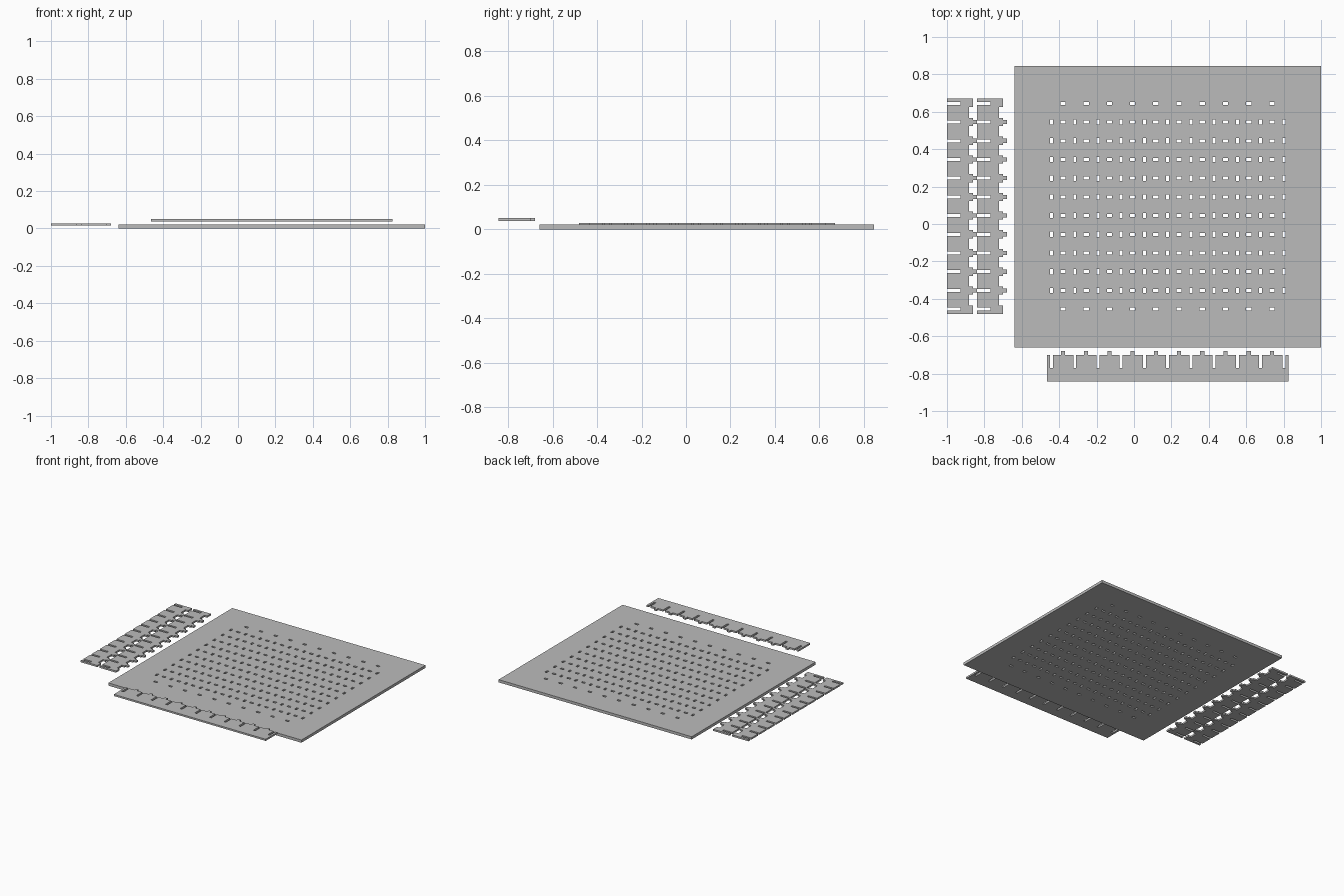
import bpy
import bmesh

old = bpy.data.objects.get("Cube")
if old:
    bpy.data.objects.remove(old, do_unlink=True)

grey = bpy.data.materials.new("plain grey")
grey.use_nodes = True
colour = (0.5, 0.5, 0.5, 1)
grey.diffuse_color = colour
grey.node_tree.nodes["Principled BSDF"].inputs["Base Color"].default_value = colour

# Shared layout of the slot pattern
SLOT = 0.016          # slot width
LONG = 0.028          # slot length
cross_x = [-0.38 + 0.1242 * i for i in range(10)]
upright_x = [-0.441 + 0.1242 * i for i in range(11)]
rows = [-0.455 + 0.1 * i for i in range(12)]


def rect(cx, cy, w, h):
    return [(cx - w / 2, cy - h / 2), (cx + w / 2, cy - h / 2),
            (cx + w / 2, cy + h / 2), (cx - w / 2, cy + h / 2)]


def sheet(name, loops, bottom, top):
    """Flat sheet cut from an outline and any hole loops."""
    curve = bpy.data.curves.new(name + "_outline", 'CURVE')
    curve.dimensions = '2D'
    curve.fill_mode = 'BOTH'
    curve.extrude = (top - bottom) / 2
    for loop in loops:
        spline = curve.splines.new('POLY')
        spline.points.add(len(loop) - 1)
        for point, (x, y) in zip(spline.points, loop):
            point.co = (x, y, 0, 1)
        spline.use_cyclic_u = True
    temp = bpy.data.objects.new(name + "_outline", curve)
    bpy.context.collection.objects.link(temp)
    graph = bpy.context.evaluated_depsgraph_get()
    mesh = bpy.data.meshes.new_from_object(temp.evaluated_get(graph))
    bpy.data.objects.remove(temp, do_unlink=True)
    bpy.data.curves.remove(curve)
    # Weld caps to walls
    bm = bmesh.new()
    bm.from_mesh(mesh)
    bmesh.ops.remove_doubles(bm, verts=bm.verts, dist=0.0001)
    bmesh.ops.recalc_face_normals(bm, faces=bm.faces)
    for face in bm.faces:
        face.smooth = False
        face.material_index = 0
    bm.to_mesh(mesh)
    bm.free()
    mesh.name = name
    mesh.materials.clear()
    mesh.materials.append(grey)
    obj = bpy.data.objects.new(name, mesh)
    obj.location.z = (top + bottom) / 2
    bpy.context.collection.objects.link(obj)
    return obj


def edge_steps(start, end, level, features):
    """Edge points (along, height) with rectangular steps at each feature."""
    points = [(start, level)]
    for centre, width, height in sorted(features):
        a, b = centre - width / 2, centre + width / 2
        points += [(a, level), (a, height), (b, height), (b, level)]
    return points + [(end, level)]


# Perforated base plate
holes = [rect(x, y, LONG, SLOT) for x in cross_x for y in rows]
holes += [rect(x, y, SLOT, LONG) for x in upright_x for y in rows[1:-1]]
sheet("base_plate", [rect(0.18, 0.093, 1.64, 1.504)] + holes, 0, 0.021)

# Front divider: slots and tabs along its back edge
features = [(x, SLOT, -0.77) for x in upright_x]
features += [(x, 0.022, -0.68) for x in cross_x]
front = edge_steps(-0.465, 0.825, -0.70, features)
sheet("front_divider", [front + [(0.825, -0.842), (-0.465, -0.842)]], 0.037, 0.05)

# Two side dividers: slots on the left edge, shouldered tabs on the right
LOW, HIGH = -0.48, 0.67
slots = edge_steps(LOW, HIGH, 0, [(y, SLOT, 0.073) for y in rows])
tabs = [(LOW, 0.14), (LOW + 0.045, 0.14), (LOW + 0.045, 0.118)]
for y in rows[1:-1]:
    half = [(-0.022, 0.118), (-0.022, 0.14), (-0.011, 0.14), (-0.011, 0.161)]
    tabs += [(y + d, x) for d, x in half]
    tabs += [(y - d, x) for d, x in reversed(half)]
tabs += [(HIGH - 0.045, 0.118), (HIGH - 0.045, 0.14), (HIGH, 0.14)]
for name, left in (("outer_side_divider", -1.0), ("inner_side_divider", -0.84)):
    outline = [(left + x, y) for y, x in slots + tabs[::-1]]
    sheet(name, [outline], 0.015, 0.028)
